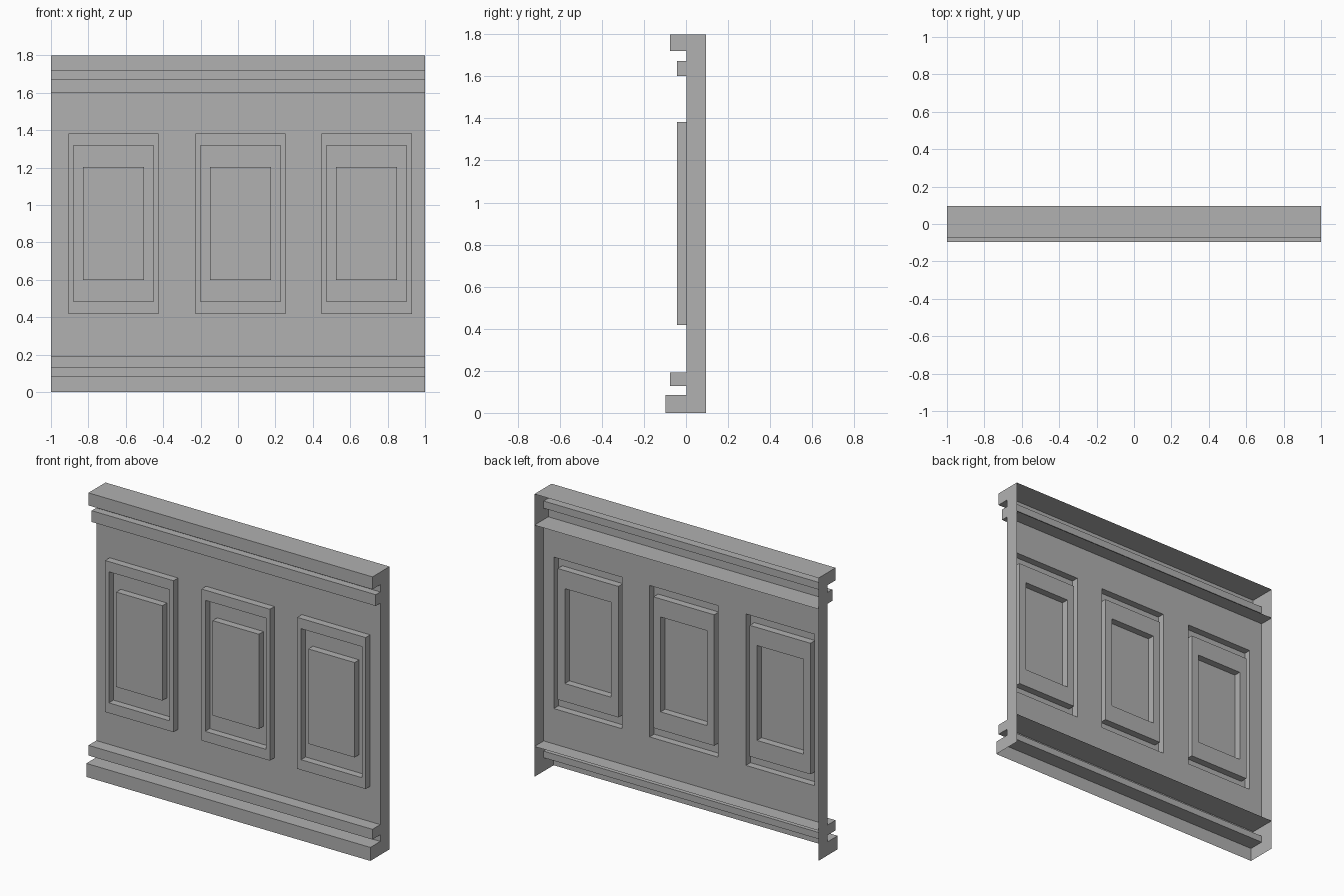
import bpy

if "Cube" in bpy.data.objects:
    bpy.data.objects.remove(bpy.data.objects["Cube"])

BACK, WALL, BASE = 0.096, 0.003, -0.097      # depths of the open back, wall sheet, base board
LEDGE, RAISED = -0.076, -0.043               # depths of the thick and thin mouldings

grey = bpy.data.materials.new("plain_grey")
grey.use_nodes = True
grey.diffuse_color = (0.44, 0.44, 0.44, 1)
grey.node_tree.nodes["Principled BSDF"].inputs["Base Color"].default_value = (0.44, 0.44, 0.44, 1)


def make(name, verts, faces):
    mesh = bpy.data.meshes.new(name)
    mesh.from_pydata(verts, [], faces)
    mesh.materials.append(grey)
    obj = bpy.data.objects.new(name, mesh)
    bpy.context.collection.objects.link(obj)
    return obj


def moulding(name, profile):
    """Sweep a (y, z) profile, listed from top to bottom, across the full width."""
    n = len(profile)
    verts = [(x, y, z) for x in (-1, 1) for y, z in profile]
    make(name, verts, [(i, i + 1, n + i + 1, n + i) for i in range(n - 1)])


def raised_panel(name, cx, cz, rings):
    """Concentric rectangles (half width, half height, y), bridged and closed in the middle."""
    verts, faces = [], []
    for w, h, y in rings:
        verts += [(cx + sx * w, y, cz + sz * h)
                  for sx, sz in ((-1, -1), (1, -1), (1, 1), (-1, 1))]
    for r in range(0, len(verts) - 4, 4):
        for i in range(4):
            j = (i + 1) % 4
            faces.append((r + i, r + j, r + 4 + j, r + 4 + i))
    last = len(verts) - 4
    faces.append((last, last + 1, last + 2, last + 3))
    make(name, verts, faces)


# Hollow top and bottom mouldings, each with a shelf reaching the open back
cornice = [(BACK, 1.8), (LEDGE, 1.8), (LEDGE, 1.72), (WALL, 1.72), (WALL, 1.674),
           (RAISED, 1.674), (RAISED, 1.602), (BACK, 1.602)]
skirting = [(BACK, 0.193), (LEDGE, 0.193), (LEDGE, 0.128), (WALL, 0.128),
            (WALL, 0.086), (BASE, 0.086), (BASE, 0)]
moulding("cornice", cornice)
moulding("skirting", skirting)

# End caps follow the whole outline
outline = cornice[:-1] + [(WALL, 1.602), (WALL, 0.193)] + skirting[1:] + [(BACK, 0)]
for name, x in (("left_end", 1), ("right_end", -1)):
    order = range(len(outline))
    make(name, [(x, y, z) for y, z in outline], [tuple(order if x > 0 else reversed(order))])

# Three framed panels
centres, mid = (-0.665, 0.0135, 0.688), 0.9
frame, recess, field = (0.241, 0.482), (0.214, 0.417), (0.163, 0.302)
rings = [(*frame, WALL), (*frame, RAISED), (*recess, RAISED),
         (*recess, WALL), (*field, WALL), (*field, RAISED)]
for name, cx in zip(("right_panel", "middle_panel", "left_panel"), centres):
    raised_panel(name, cx, mid, rings)

# Wall sheet with an opening behind each panel
xs = [-1] + [c + s * frame[0] for c in centres for s in (-1, 1)] + [1]
zs = [0.193, mid - frame[1], mid + frame[1], 1.602]
cols = len(xs)
cells = [(i, k) for k in range(3) for i in range(cols - 1) if not (k == 1 and i % 2)]
make("wall", [(x, WALL, z) for z in zs for x in xs],
     [(k * cols + i, k * cols + i + 1, (k + 1) * cols + i + 1, (k + 1) * cols + i)
      for i, k in cells])
